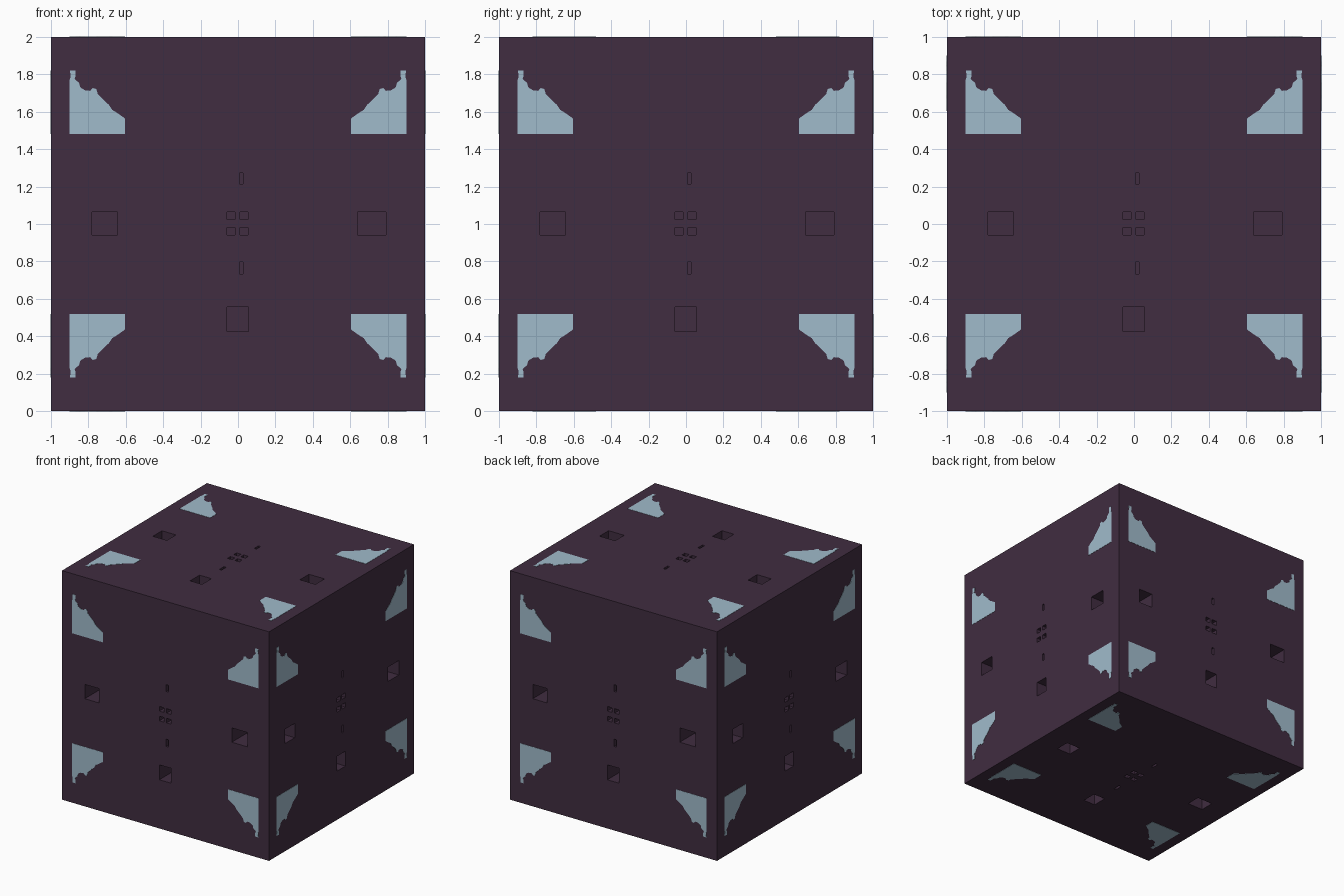
import bpy, bmesh, math
from mathutils import Matrix, Vector

if "Cube" in bpy.data.objects:
    bpy.data.objects.remove(bpy.data.objects["Cube"])


def material(name, rgb):
    m = bpy.data.materials.new(name)
    m.diffuse_color = (*rgb, 1)
    m.use_nodes = True
    m.node_tree.nodes["Principled BSDF"].inputs["Base Color"].default_value = m.diffuse_color
    return m


PLUM = material("dark plum", (0.052, 0.026, 0.052))
BLUE = material("pale blue", (0.352, 0.497, 0.597))


def make_object(name, bm, mat):
    me = bpy.data.meshes.new(name)
    bmesh.ops.recalc_face_normals(bm, faces=bm.faces)
    bm.to_mesh(me)
    bm.free()
    me.materials.append(mat)
    ob = bpy.data.objects.new(name, me)
    bpy.context.collection.objects.link(ob)
    return ob


# Rotations carrying the front side (-y) to each side of the cube
CENTRE = Matrix.Translation((0, 0, 1))
SIDES = {
    "front": Matrix.Identity(4),
    "right": Matrix.Rotation(math.pi / 2, 4, 'Z'),
    "back": Matrix.Rotation(math.pi, 4, 'Z'),
    "left": Matrix.Rotation(-math.pi / 2, 4, 'Z'),
    "top": Matrix.Rotation(-math.pi / 2, 4, 'X'),
    "bottom": Matrix.Rotation(math.pi, 4, 'Y') @ Matrix.Rotation(-math.pi / 2, 4, 'X'),
}

# Holes on one side: u0, u1, v0, v1 measured from the side's centre
DEPTH = 0.2
HOLES = [
    (-0.78, -0.645, -0.06, 0.065), (0.64, 0.79, -0.06, 0.065),
    (-0.06, 0.055, -0.575, -0.445),
    (0.007, 0.028, 0.213, 0.273), (0.007, 0.028, -0.267, -0.203),
]
HOLES += [(u, u + 0.044, v, v + 0.04) for u in (-0.06, 0.01) for v in (-0.06, 0.025)]

# Corner patch outline, upper right quadrant
PATCH = [(0.605, 0.48), (0.9, 0.48), (0.9, 0.77), (0.895, 0.785), (0.898, 0.822),
         (0.868, 0.822), (0.868, 0.79), (0.874, 0.775), (0.85, 0.755), (0.843, 0.73),
         (0.818, 0.715), (0.79, 0.712), (0.777, 0.727), (0.757, 0.722), (0.75, 0.695),
         (0.715, 0.66), (0.69, 0.637), (0.672, 0.61), (0.64, 0.59), (0.605, 0.565)]

# Cube body and the hole cutter
body_bm = bmesh.new()
bmesh.ops.create_cube(body_bm, size=2, matrix=CENTRE)
body = make_object("cube_body", body_bm, PLUM)

cut_bm = bmesh.new()
for rot in SIDES.values():
    for u0, u1, v0, v1 in HOLES:
        box = (Matrix.Translation(((u0 + u1) / 2, -1, (v0 + v1) / 2))
               @ Matrix.Diagonal((u1 - u0, 2 * DEPTH, v1 - v0, 1)))
        bmesh.ops.create_cube(cut_bm, size=1, matrix=CENTRE @ rot @ box)
cutter = make_object("hole_cutter", cut_bm, PLUM)

mod = body.modifiers.new("holes", 'BOOLEAN')
mod.operation = 'DIFFERENCE'
mod.solver = 'EXACT'
mod.object = cutter
bpy.context.view_layer.objects.active = body
bpy.ops.object.modifier_apply(modifier=mod.name)
bpy.data.objects.remove(cutter)

# Four mirrored corner patches on every side, as thin plates
for side, rot in SIDES.items():
    bm = bmesh.new()
    for su in (-1, 1):
        for sv in (-1, 1):
            ring = [bm.verts.new((su * u, -0.999, sv * v)) for u, v in PATCH]
            face = bm.faces.new(ring)
            out = bmesh.ops.extrude_face_region(bm, geom=[face])["geom"]
            bmesh.ops.translate(bm, vec=Vector((0, -0.003, 0)),
                                verts=[g for g in out if isinstance(g, bmesh.types.BMVert)])
    bm.transform(CENTRE @ rot)
    make_object(side + "_corner_patches", bm, BLUE)
